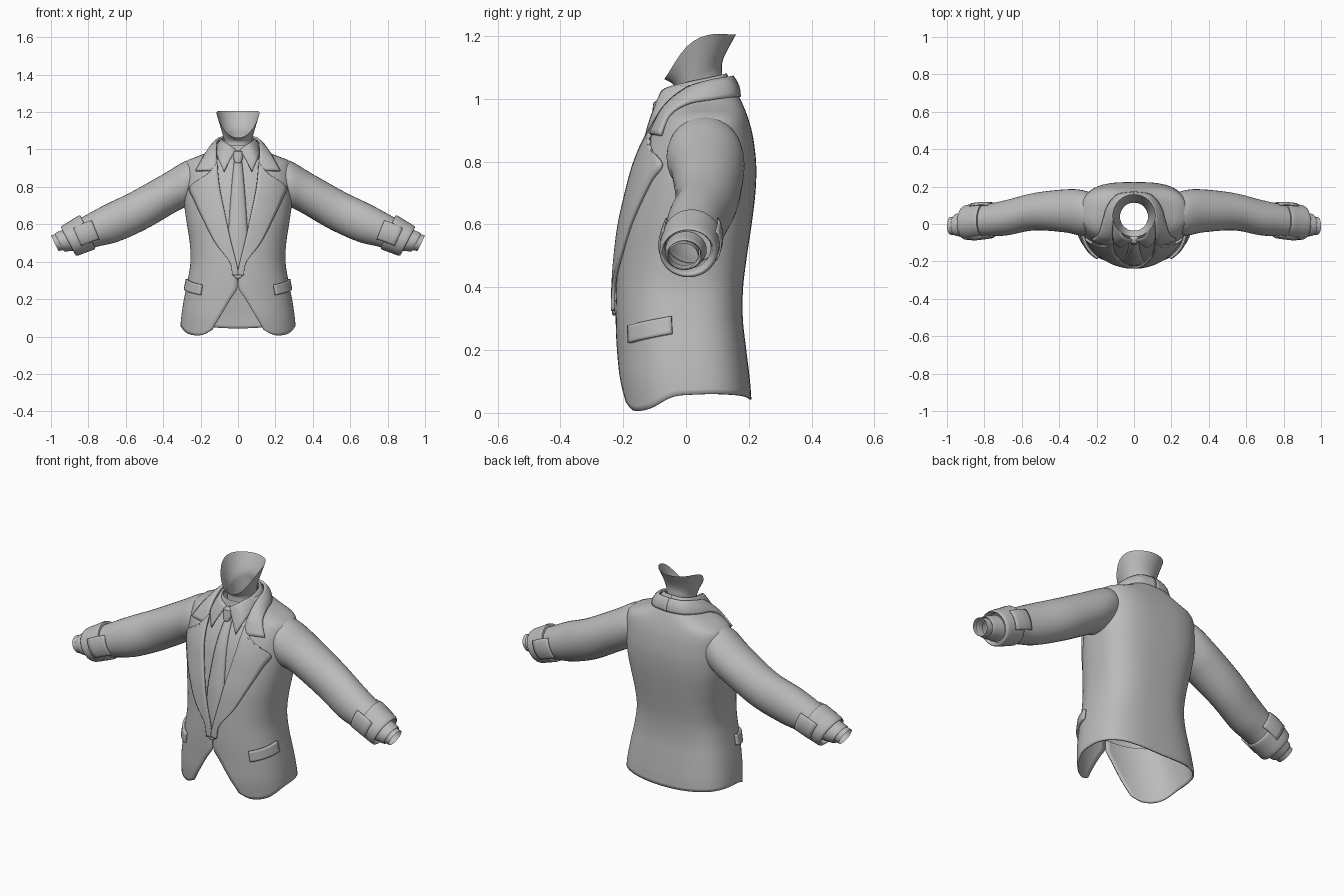
import bpy, bmesh, math
from mathutils import Vector

if "Cube" in bpy.data.objects:
    bpy.data.objects.remove(bpy.data.objects["Cube"])

grey = bpy.data.materials.new("grey_cloth")
grey.diffuse_color = (0.5, 0.5, 0.5, 1)
grey.use_nodes = True
grey.node_tree.nodes["Principled BSDF"].inputs["Base Color"].default_value = grey.diffuse_color


def spline(table, t):
    """Smooth interpolation of rows (t, a, b, ...)."""
    n = len(table)
    t = min(max(t, table[0][0]), table[-1][0])
    i = 0
    while i < n - 2 and t > table[i + 1][0]:
        i += 1
    p, q = table[i], table[i + 1]
    o, r = table[max(i - 1, 0)], table[min(i + 2, n - 1)]
    h = q[0] - p[0]
    s = (t - p[0]) / h
    out = []
    for k in range(1, len(p)):
        m0 = (q[k] - o[k]) / (q[0] - o[0]) * h
        m1 = (r[k] - p[k]) / (r[0] - p[0]) * h
        out.append((2*s**3 - 3*s*s + 1)*p[k] + (s**3 - 2*s*s + s)*m0
                   + (3*s*s - 2*s**3)*q[k] + (s**3 - s*s)*m1)
    return out


def resample(rows, n):
    table = [(i,) + tuple(r) for i, r in enumerate(rows)]
    return [spline(table, (len(rows) - 1) * k / n) for k in range(n + 1)]


def grid(name, rows, closed=False, thick=0, mirror=False, caps=False):
    """Skin a list of equally long point rows."""
    bm = bmesh.new()
    vs = [[bm.verts.new(p) for p in row] for row in rows]
    n = len(rows[0])
    for a, b in zip(vs, vs[1:]):
        for j in range(n if closed else n - 1):
            k = (j + 1) % n
            bm.faces.new((a[j], a[k], b[k], b[j]))
    if caps:
        bm.faces.new(vs[0])
        bm.faces.new(vs[-1])
    bmesh.ops.recalc_face_normals(bm, faces=bm.faces)
    me = bpy.data.meshes.new(name)
    bm.to_mesh(me)
    bm.free()
    ob = bpy.data.objects.new(name, me)
    bpy.context.collection.objects.link(ob)
    finish(ob)
    if thick:
        m = ob.modifiers.new("thickness", 'SOLIDIFY')
        m.thickness, m.offset = thick, 0
    if mirror:
        ob.modifiers.new("mirror", 'MIRROR')
    return ob


def finish(ob):
    ob.data.materials.append(grey)
    bpy.ops.object.select_all(action='DESELECT')
    ob.select_set(True)
    bpy.context.view_layer.objects.active = ob
    bpy.ops.object.shade_smooth_by_angle(angle=math.radians(45))


# Torso outline: height, half width, front y, back y
BODY = [(0, .307, -.2, .207), (.1, .3, -.213, .2), (.2, .285, -.217, .188), (.3, .265, -.22, .177),
        (.4, .25, -.219, .178), (.5, .254, -.213, .19), (.6, .269, -.202, .205), (.7, .283, -.182, .217),
        (.78, .287, -.163, .22), (.85, .286, -.137, .214), (.9, .284, -.11, .205), (.94, .265, -.085, .193),
        (.965, .2, -.075, .184), (1.0, .13, -.07, .168), (1.04, .1, -.06, .145)]
# Front edge of the jacket: height, x
EDGE = [(0, .155), (.05, .13), (.1, .1), (.2, .04), (.26, .002), (.34, .002), (.4, .02),
        (.6, .07), (.8, .11), (.9, .12), (1.04, .085)]
# Hem height from the front edge (0) to the back (1)
HEM = [(0, .035), (.06, .008), (.2, .014), (.4, .055), (.7, .057), (1, .043)]


def power(v, e):
    return math.copysign(abs(v) ** e, v)


def body(z, phi, off=0.0):
    w, f, b = spline(BODY, z)
    e = .9 if math.cos(phi) > 0 else .68
    return ((w + off) * power(math.sin(phi), e),
            (f + b) / 2 - ((b - f) / 2 + off) * power(math.cos(phi), e), z)


def front(x, z, off=0.0):
    w, f, b = spline(BODY, z)
    s = min(abs(x) / w, .98) ** (1 / .9)
    return (x, (f + b) / 2 - (b - f) / 2 * (1 - s * s) ** .45 - off, z)


# Jacket body, open at the front
rows = []
for i in range(61):
    row = []
    for j in range(73):
        t = j / 72
        hem = spline(HEM, 2 * min(t, 1 - t))[0]
        z = hem + (1.04 - hem) * i / 60
        ratio = min(max(spline(EDGE, z)[0], .002) / spline(BODY, z)[0], .85)
        p0 = math.asin(ratio ** (1 / .9))
        row.append(body(z, p0 + (2 * math.pi - 2 * p0) * t))
    rows.append(row)
grid("jacket_body", rows, thick=.008)

# Shirt front behind the lapels
grid("shirt_front", [[body(.3 + .72 * i / 30, -1.3 + 2.6 * j / 24, -.015) for j in range(25)]
                     for i in range(31)])

# Lapels: inner x, z and outer x, z
LAPEL = [(0, .33, .03, .325), (.005, .38, .045, .4), (.04, .52, .12, .5), (.07, .66, .187, .63),
         (.095, .78, .235, .735), (.106, .87, .255, .8), (.11, .93, .15, .87)]
rows = [[front(xi + (xo - xi) * k / 8, zi + (zo - zi) * k / 8, .013) for k in range(9)]
        for xi, zi, xo, zo in resample(LAPEL, 36)]
grid("lapels", rows, thick=.012, mirror=True)


def band(name, table, thick, bulge):
    """Folded collar strip between a top and a lower edge, mirrored."""
    out = []
    for r in resample(table, 24):
        a, b = Vector(r[:3]), Vector(r[3:])
        row = []
        for k in range(7):
            p = a.lerp(b, k / 6)
            away = Vector((p.x, p.y - .04, .06)).normalized()
            row.append(p + away * bulge * math.sin(math.pi * k / 6))
        out.append(row)
    grid(name, out, thick=thick, mirror=True)


# Jacket collar from the notch round to the nape
band("jacket_collar", [(.11, -.115, .885, .225, -.082, .885), (.114, -.07, .97, .187, -.05, .95),
                       (.113, 0, 1.03, .165, .01, .985), (.105, .07, 1.055, .14, .09, .998),
                       (.07, .128, 1.066, .088, .152, 1.005), (0, .145, 1.07, 0, .168, 1.005)], .014, .007)
# Shirt collar with pointed tips
band("shirt_collar", [(.01, -.085, 1.0, .075, -.128, .88), (.055, -.068, 1.03, .105, -.09, .95),
                      (.083, 0, 1.05, .113, 0, 1.0), (.077, .07, 1.065, .1, .085, 1.02),
                      (.05, .112, 1.075, .06, .128, 1.03), (0, .125, 1.08, 0, .14, 1.03)], .008, .004)

# Tie blade and knot
TIE = [(.36, .04), (.5, .052), (.6, .048), (.8, .033), (.95, .018)]
rows = []
for i in range(25):
    z = .36 + .59 * i / 24
    hw, y = spline(TIE, z)[0], front(0, z)[1]
    rows.append([(hw * u / 4, y + .012 - .014 * (1 - (u / 4) ** 2), z) for u in range(-4, 5)])
grid("tie_blade", rows, thick=.006)
KNOT = [(.998, .012), (.988, .029), (.96, .027), (.935, .02), (.928, .012)]
grid("tie_knot", [[(hw * math.cos(a * math.pi / 8), front(0, z)[1] - .012 + .7 * hw * math.sin(a * math.pi / 8), z)
                   for a in range(16)] for z, hw in KNOT], closed=True, caps=True)


def tube(name, rings, n, a0=0, a1=360, scale=1.0, thick=0):
    """Sleeve-like loft; ring = top x, z, bottom x, z, centre y, half depth."""
    full = a1 - a0 == 360
    cols = 32 if full else 10
    out = []
    for xt, zt, xb, zb, cy, ry in resample(rings, n):
        row = []
        for j in range(cols if full else cols + 1):
            a = math.radians(a0 + (a1 - a0) * j / cols)
            s, c = math.sin(a) * scale / 2, math.cos(a) * scale
            row.append(((xt + xb) / 2 + (xt - xb) * s, cy + ry * c, (zt + zb) / 2 + (zt - zb) * s))
        out.append(row)
    return grid(name, out, closed=full, thick=thick, mirror=True)


# Sleeves, cuffs, shirt cuffs and wrists
tube("sleeves", [(.2, .935, .22, .73, .06, .1), (.275, .94, .285, .69, .06, .122),
                 (.4, .868, .335, .665, .07, .115), (.575, .77, .49, .575, .066, .1),
                 (.71, .705, .64, .508, .035, .095), (.815, .648, .745, .482, .02, .087),
                 (.9, .6, .83, .457, .012, .08)], 36)
CUFF = [(.838, .636, .765, .478, .018, .085), (.848, .648, .768, .466, .018, .094),
        (.895, .62, .815, .448, .012, .095), (.938, .594, .86, .432, .008, .092),
        (.945, .582, .87, .444, .006, .08), (.91, .59, .842, .46, .006, .073)]
tube("cuffs", CUFF, 20)
TAB = [(.8, .666, .725, .478, .02, .092), (.845, .652, .765, .463, .018, .096), (.9, .622, .82, .445, .012, .096)]
tube("cuff_tabs_front", TAB, 6, 150, 212, 1.02, .006)
tube("cuff_tabs_back", TAB, 6, -32, 30, 1.02, .006)
tube("shirt_cuffs", [(.92, .578, .86, .46, 0, .066), (.972, .555, .922, .455, -.005, .06),
                     (.974, .547, .93, .46, -.005, .052), (.94, .555, .9, .47, -.005, .05)], 12)
tube("wrists", [(.94, .558, .9, .468, -.008, .05), (1.0, .54, .96, .457, -.01, .048)], 4)

# Neck with a sloping open rim: front y, z, back y, z, half width
NECK = [(-.045, .97, .115, .98, .078), (-.037, 1.02, .115, 1.07, .075), (-.04, 1.045, .118, 1.125, .083)]
rows = []
angles = [2 * math.pi * j / 32 for j in range(32)]
for yf, zf, yb, zb, rx in NECK:
    rows.append([(rx * math.sin(a), (yf + yb) / 2 - (yb - yf) / 2 * math.cos(a),
                  (zf + zb) / 2 + (zb - zf) / 2 * -math.cos(a)) for a in angles])
RIM = [(-1, 1.205), (-.2, 1.203), (.39, 1.165), (1, 1.063)]
rows.append([(.115 * math.sin(a), .045 - .114 * math.cos(a), spline(RIM, math.cos(a))[0]) for a in angles])
flat = [[c for p in r for c in p] for r in rows]
rows = [[tuple(r[k:k + 3]) for k in range(0, len(r), 3)] for r in resample(flat, 15)]
grid("neck", rows, closed=True)

# Hip pocket flaps
rows = []
for i in range(7):
    row = []
    for j in range(13):
        t = j / 12
        z = .222 + .03 * t + .055 * i / 6
        row.append(body(z, .72 + .76 * t, .01))
    rows.append(row)
grid("pocket_flaps", rows, thick=.014, mirror=True)

# Jacket button
bpy.ops.mesh.primitive_cylinder_add(vertices=24, radius=.025, depth=.014, location=(0, -.228, .335),
                                    rotation=(math.pi / 2, 0, 0))
button = bpy.context.object
button.name = "button"
finish(button)
bevel = button.modifiers.new("bevel", 'BEVEL')
bevel.width, bevel.segments = .004, 2
